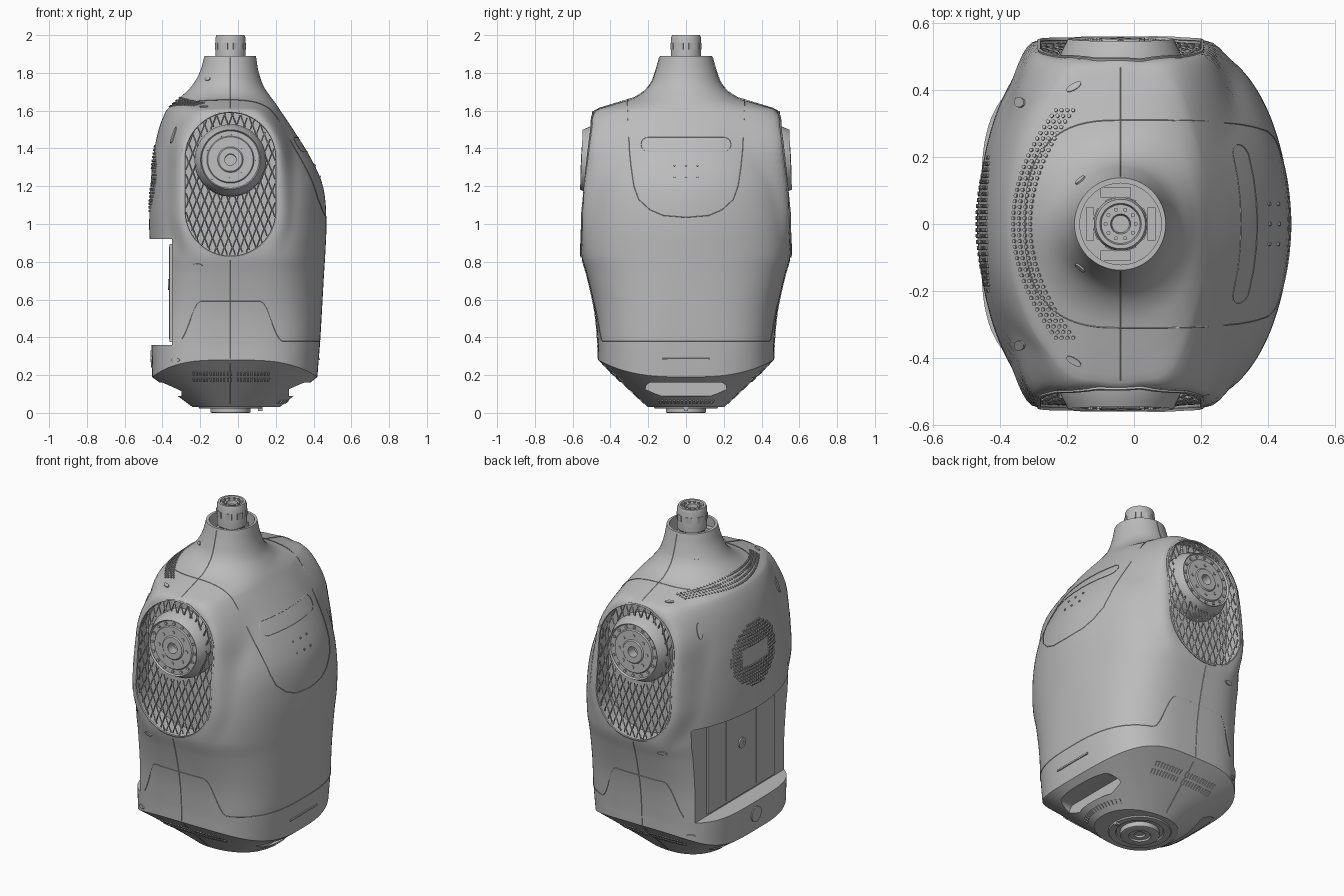
import bpy, bmesh, math
from mathutils import Vector, Matrix
from mathutils.bvhtree import BVHTree

cube = bpy.data.objects.get("Cube")
if cube:
    bpy.data.objects.remove(cube)
CX = -0.04
made = []

# One grey finish for every part
grey = bpy.data.materials.new("shell grey")
grey.use_nodes = True
grey.diffuse_color = (0.5, 0.5, 0.5, 1)
grey.node_tree.nodes["Principled BSDF"].inputs["Base Color"].default_value = grey.diffuse_color


def add(name, bm):
    bmesh.ops.recalc_face_normals(bm, faces=bm.faces)
    me = bpy.data.meshes.new(name)
    bm.to_mesh(me)
    bm.free()
    me.materials.append(grey)
    ob = bpy.data.objects.new(name, me)
    bpy.context.collection.objects.link(ob)
    made.append(ob)
    return ob


def box(name, lo, hi):
    bm = bmesh.new()
    lo, hi = Vector(lo), Vector(hi)
    bmesh.ops.create_cube(bm, size=1, matrix=Matrix.Translation((lo + hi) / 2) @ Matrix.Diagonal((*(hi - lo), 1)))
    return add(name, bm)


def stadium(cu, cv, r, du, dv, n=48):
    angles = [(i + 0.5) * math.tau / n for i in range(n)]
    return [(cu + r * math.cos(a) + math.copysign(du, math.cos(a)),
             cv + r * math.sin(a) + math.copysign(dv, math.sin(a))) for a in angles]


def fine(pts, n=6):
    return [Vector(a).lerp(Vector(b), i / n) for a, b in zip(pts, pts[1:]) for i in range(n)]


def prism(name, pts, a0, a1, axis):
    bm = bmesh.new()
    place = (lambda u, v, a: (u, a, v)) if axis == "y" else (lambda u, v, a: (a, u, v))
    face = bm.faces.new([bm.verts.new(place(u, v, a0)) for u, v in pts])
    new = bmesh.ops.extrude_face_region(bm, geom=[face])["geom"]
    shift = Vector(place(0, 0, a1 - a0))
    bmesh.ops.translate(bm, verts=[g for g in new if isinstance(g, bmesh.types.BMVert)], vec=shift)
    return add(name, bm)


def lathe(name, profile, matrix):
    bm = bmesh.new()
    vs = [bm.verts.new((r, 0, h)) for r, h in profile]
    es = [bm.edges.new(p) for p in zip(vs, vs[1:])]
    bmesh.ops.spin(bm, geom=vs + es, axis=(0, 0, 1), cent=(0, 0, 0), steps=48, angle=math.tau)
    bmesh.ops.remove_doubles(bm, verts=bm.verts, dist=1e-5)
    bm.transform(matrix)
    return add(name, bm)


def bolts(name, matrix, n, ring, h, size):
    bm = bmesh.new()
    for i in range(n):
        spot = Matrix.Rotation(i * math.tau / n, 4, "Z") @ Matrix.Translation((ring, 0, h))
        bmesh.ops.create_cone(bm, cap_ends=True, segments=8, radius1=size, radius2=size,
                              depth=0.012, matrix=matrix @ spot)
    add(name, bm)


def tube(name, lines, r, cyclic=False):
    cu = bpy.data.curves.new(name, "CURVE")
    cu.dimensions = "3D"
    cu.bevel_depth, cu.bevel_resolution = r, 0
    for line in lines:
        sp = cu.splines.new("POLY")
        sp.points.add(len(line) - 1)
        sp.use_cyclic_u = cyclic
        for p, q in zip(sp.points, line):
            p.co = (*q, 1)
    cu.materials.append(grey)
    ob = bpy.data.objects.new(name, cu)
    bpy.context.collection.objects.link(ob)
    made.append(ob)


def decals(name, items):
    """Thin plates lying on the surface: (point, normal), width, height, sides."""
    bm = bmesh.new()
    for (p, n), w, h, sides in items:
        m = Matrix.Translation(p) @ n.to_track_quat("Z", "Y").to_matrix().to_4x4() @ Matrix.Diagonal((w, h, 1, 1))
        m = m @ Matrix.Rotation(math.pi / sides, 4, "Z")
        r = 0.707 if sides == 4 else 0.5
        bmesh.ops.create_cone(bm, cap_ends=True, segments=sides, radius1=r, radius2=r, depth=.007, matrix=m)
    add(name, bm)


# Shell sections: height, back x, chest x, half depth, x power, y power at chest, y power at back
rows = [(.03, -.24, .22, .20, 2.2, 2.2, 2.2), (.19, -.455, .42, .465, 3.4, 2.8, 3.8),
        (.38, -.458, .435, .468, 3.4, 2.8, 3.8), (.55, -.46, .445, .485, 3.4, 2.5, 2.9),
        (.73, -.465, .455, .525, 3.5, 2.1, 2.1), (.84, -.467, .462, .555, 3.6, 1.9, 1.8),
        (1.02, -.47, .468, .557, 3.6, 1.8, 1.7), (1.2, -.463, .45, .547, 3.2, 1.8, 1.7),
        (1.35, -.45, .385, .527, 2.6, 2, 1.9), (1.5, -.42, .292, .507, 2.3, 2.1, 2.1),
        (1.6, -.38, .225, .487, 2.2, 2.1, 2.1), (1.63, -.35, .205, .40, 2.2, 2.1, 2.1),
        (1.67, -.306, .175, .27, 2.1, 2.1, 2.1), (1.73, -.245, .135, .195, 2, 2, 2),
        (1.81, -.2, .108, .16, 2, 2, 2), (1.89, -.178, .095, .138, 2, 2, 2)]


def slope(i, k):
    a, b = rows[max(i - 1, 1)], rows[min(i + 1, len(rows) - 1)]
    return (b[k] - a[k]) / (b[0] - a[0])


def section(i, t):
    a, b = rows[i], rows[i + 1]
    h = b[0] - a[0]
    vals = [a[0] + t * h]
    for k in range(1, len(a)):
        d = b[k] - a[k]
        v = a[k] + t * d
        if i > 0:
            v += t * (1 - t) * ((1 - t) * (slope(i, k) * h - d) - t * (slope(i + 1, k) * h - d))
        vals.append(v)
    return vals


def shoulder_pad(x, y, z, hy):
    """Flatten the shell around the shoulder openings."""
    d = math.hypot(x - CX, max(abs(z - 1.21) - .14, 0))
    w = min(max((.34 - d) / .09, 0), 1)
    return y + math.copysign(max(hy * .985 - abs(y), 0), y) * w * w * (3 - 2 * w)


bm = bmesh.new()
N, rings = 128, []
for i in range(len(rows) - 1):
    for j in range(4 if i < len(rows) - 2 else 5):
        z, x0, x1, hy, px, chest_py, back_py = section(i, j / 4)
        lift = max(0, 1 - abs(z - .19) / (.19 if z > .19 else .16)) * .09
        ring = []
        for k in range(N):
            c, s = math.cos(k * math.tau / N), math.sin(k * math.tau / N)
            hx, py = (x1 - CX, chest_py) if c > 0 else (CX - x0, back_py)
            x = CX + math.copysign(hx * abs(c) ** (2 / px), c)
            y = math.copysign(hy * abs(s) ** (2 / py), s)
            ring.append(bm.verts.new((x, shoulder_pad(x, y, z, hy), z + lift * s * s)))
        rings.append(ring)
for a, b in zip(rings, rings[1:]):
    for k in range(N):
        bm.faces.new((a[k], a[(k + 1) % N], b[(k + 1) % N], b[k]))
bm.faces.new(rings[0][::-1])
bm.faces.new(rings[-1])
bmesh.ops.recalc_face_normals(bm, faces=bm.faces)
tree = BVHTree.FromBMesh(bm)
shell = add("torso_shell", bm)


def hit(o, d):
    p, n, _, _ = tree.ray_cast(Vector(o), Vector(d))
    return p + n * .002, n


def chest(y, z): return hit((2, y, z), (-1, 0, 0))
def rear(y, z): return hit((-2, y, z), (1, 0, 0))
def side(s, x, z): return hit((x, 2 * s, z), (0, -s, 0))
def top(x, y): return hit((x, y, 3), (0, 0, -1))


# Openings cut from the shell
cutters = [box("battery_bay_cut", (-1, -1, .36), (-.35, 1, .92)),
           lathe("neck_cut", [(0, 1.74), (.122, 1.74), (.122, 2), (0, 2)], Matrix.Translation((CX, 0, 0)))]
for s in (-1, 1):
    cutters.append(prism("shoulder_cut", stadium(CX, 1.21, .245, 0, .14), s * .43, s * .8, "y"))
    cutters.append(prism("handle_cut", stadium(0, .125, .036, .18, 0), s * .285 - .015, s * .8, "x"))
for c in cutters:
    mod = shell.modifiers.new("cut", "BOOLEAN")
    mod.operation, mod.solver, mod.object = "DIFFERENCE", "EXACT", c
    bpy.context.view_layer.objects.active = shell
    bpy.ops.object.modifier_apply(modifier=mod.name)
    made.remove(c)
    bpy.data.objects.remove(c)

# Shoulders: rim, woven mesh and tilted joint hub on both sides
hub = [(.19, 0), (.19, .07), (.166, .12), (.158, .136), (.152, .125), (.125, .125), (.12, .132),
       (.068, .132), (.062, .138), (.03, .138), (.03, .08), (0, .08)]
for s, tag in ((-1, "front"), (1, "back")):
    tube(tag + "_shoulder_rim", [[side(s, x, z)[0] for x, z in stadium(CX, 1.21, .243, 0, .14, 96)]], .006, True)
    wires = []
    for i in range(23):
        run = []
        for j in range(62):
            z = .825 + j * .0125
            wave = abs((j % 8) - 4) / 4 * 2 - 1
            x = CX + (i - 11) * .021 + wave * .009 * (-1) ** i
            off = max(abs(z - 1.21) - .14, 0)
            if math.hypot(x - CX, off) < .24 and math.hypot(x - CX, z - 1.34) > .185:
                run.append(side(s, x, z)[0] - Vector((0, s * .014, 0)))
            else:
                wires.append(run)
                run = []
        wires.append(run)
    tube(tag + "_shoulder_mesh", [w for w in wires if len(w) > 1], .004)
    m = Matrix.Translation((CX, s * .418, 1.335)) @ Vector((0, s, .045)).to_track_quat("Z", "Y").to_matrix().to_4x4()
    lathe(tag + "_shoulder_hub", hub, m)
    bolts(tag + "_hub_outer_bolts", m, 16, .138, .126, .008)
    bolts(tag + "_hub_inner_bolts", m, 8, .09, .131, .009)

# Neck column, cap and the blocks around it
m = Matrix.Translation((CX, 0, 0))
lathe("neck_column", [(.07, 1.74), (.07, 1.86), (.08, 1.87), (.08, 1.985), (.074, 2), (.062, 2),
                      (.058, 1.99), (.03, 1.99), (.026, 1.97), (0, 1.97)], m)
bolts("neck_bolts", m, 10, .045, 1.992, .006)
windows = []
for i in range(8):
    d = Vector((math.cos((i + .5) * math.tau / 8), math.sin((i + .5) * math.tau / 8), 0))
    windows.append(((Vector((CX, 0, 1.94)) + d * .079, d), .034, .035, 4))
decals("neck_windows", windows)
for s in (-1, 1):
    box("neck_block", (CX - .06, s * .095 - .015, 1.74), (CX + .03, s * .095 + .015, 1.84))
    box("neck_side_block", (CX + s * .092 - .012, -.05, 1.74), (CX + s * .092 + .012, .05, 1.82))

# Base mount under the body
flip = m @ Matrix.Translation((0, 0, .031)) @ Matrix.Rotation(math.pi, 4, "X")
lathe("base_mount", [(.17, 0), (.165, .008), (.13, .008), (.125, 0), (.105, 0), (.105, .028), (.098, .031),
                     (.06, .031), (.055, .022), (.03, .022), (.03, .01), (0, .01)], flip)
bolts("base_bolts", flip, 12, .082, .025, .008)
box("base_peg", (.105, -.01, .01), (.13, .01, .032))

# Battery pack in the rear bay
box("battery_panel", (-.362, -.31, .375), (-.34, .31, .895))
for s in (-1, 1):
    box("battery_seam", (-.365, s * .14 - .002, .39), (-.36, s * .14 + .002, .88))
west = Matrix.Translation((-.362, 0, .68)) @ Vector((-1, 0, 0)).to_track_quat("Z", "Y").to_matrix().to_4x4()
lathe("battery_knob", [(.03, 0), (.03, .008), (.012, .008), (.012, .004), (0, .004)], west)

# Seams drawn over the shell
bib = [(0, 1.035), (.12, 1.045), (.19, 1.075), (.25, 1.13), (.275, 1.2), (.29, 1.3), (.3, 1.4)]
collar = fine([(.2, .308), (.1, .31), (-.04, .31)])
for deg in range(0, 91, 5):
    c, d = math.cos(math.radians(deg)), math.sin(math.radians(deg))
    collar.append(Vector((-.04 - .285 * d ** .75, .31 * max(c, 0) ** .75)))
seams = []
for s in (-1, 1):
    seams.append([chest(s * p.x, p.y)[0] for p in fine(bib)] + [top(p.x, s * p.y)[0] for p in collar])
    seams.append([side(s, CX, .05 + i * .04)[0] for i in range(20)])
    seams.append([side(s, CX, 1.61 + i * .03)[0] for i in range(10)])
skirt = []
for deg in range(-120, 121, 2):
    hump = min(max((32 - abs(abs(deg) - 90)) / 14, 0), 1)
    c, d = math.cos(math.radians(deg)), math.sin(math.radians(deg))
    z = .38 + .21 * hump * hump * (3 - 2 * hump)
    skirt.append(hit((CX + 2 * c, 2 * d, z), (-c, -d, 0))[0])
tube("shell_seams", seams + [skirt], .0015)
outline = stadium(0, 1.42, .038, .2, 0)
tube("chest_light_outline", [[chest(*p)[0] for p in fine(outline + outline[:1])]], .0015, True)

# Speaker and vent perforations
dots = []
for i in range(-11, 12):
    for j in range(-9, 10):
        y, z = i * .018, j * .019
        if (y / .2) ** 2 + (z / .18) ** 2 < 1 and not (abs(y) < .11 and abs(j) < 3):
            dots.append((rear(y, 1.24 + z), .013, .013, 8))
for i in range(-20, 21):
    for j in range(4):
        y = i * .017
        dots.append((top(-.36 + j * .017 + 1.1 * y * y, y), .012, .012, 8))
decals("perforations", dots)

# Vent slits, chest slot, sensor dots and fixing holes
marks = [(chest(0, .285), .25, .009, 4)]
marks += [(chest(i * .02, .06), .009, .025, 4) for i in range(-7, 8)]
marks += [(chest(y, z), .012, .012, 8) for y in (-.06, 0, .06) for z in (1.25, 1.31)]
for s in (-1, 1):
    marks += [(side(s, -.235 + i * .018, z), .009, .028, 4) for i in range(23) if i != 12 for z in (.178, .208)]
    marks += [(side(s, -.215, .78), .055, .022, 16), (side(s, -.33, .28), .05, .022, 16)]
    marks += [(side(s, -.34, 1.47), .03, .09, 16), (top(-.18, s * .41), .05, .02, 16), (top(-.16, s * .13), .035, .02, 16)]
decals("slits_and_holes", marks)
decals("rear_port", [(rear(0, .285), .09, .09, 24)])

# Smooth shading with kept edges
bpy.ops.object.select_all(action="DESELECT")
for ob in made:
    ob.select_set(True)
bpy.context.view_layer.objects.active = shell
bpy.ops.object.convert(target="MESH")
bpy.ops.object.shade_smooth_by_angle(angle=math.radians(32))
